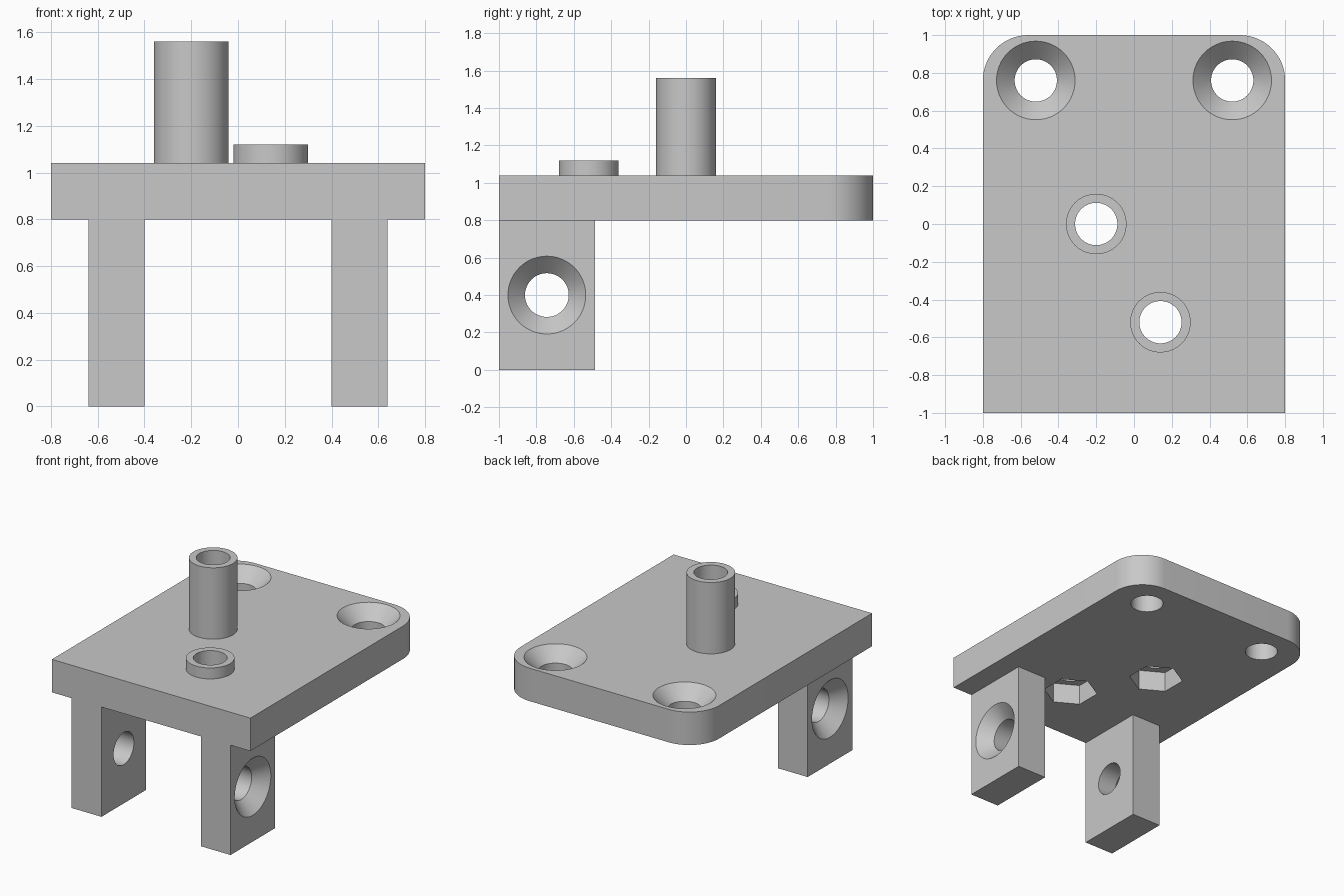
import bpy
import bmesh
import math
from mathutils import Matrix, Vector

cube = bpy.data.objects.get("Cube")
if cube:
    bpy.data.objects.remove(cube, do_unlink=True)

PLATE_TOP, PLATE_BOTTOM = 1.04, 0.8
BOLT_R, SINK_R = 0.112, 0.208

grey = bpy.data.materials.new("plain_grey")
grey.use_nodes = True
grey.diffuse_color = (0.58, 0.58, 0.58, 1)
grey.node_tree.nodes["Principled BSDF"].inputs["Base Color"].default_value = grey.diffuse_color


def finish(name, bm):
    bmesh.ops.recalc_face_normals(bm, faces=bm.faces)
    mesh = bpy.data.meshes.new(name)
    bm.to_mesh(mesh)
    bm.free()
    mesh.materials.append(grey)
    obj = bpy.data.objects.new(name, mesh)
    bpy.context.collection.objects.link(obj)
    return obj


def box(name, low, high, corner=0):
    """Box between two corners, with its back upright edges optionally rounded."""
    low, high = Vector(low), Vector(high)
    bm = bmesh.new()
    bmesh.ops.create_cube(bm, size=1, matrix=Matrix.Translation((low + high) / 2)
                          @ Matrix.Diagonal((*(high - low), 1)))
    if corner:
        edges = [e for e in bm.edges if all(v.co.y > high.y - 0.01 for v in e.verts)
                 and abs(e.verts[0].co.z - e.verts[1].co.z) > 0.01]
        bmesh.ops.bevel(bm, geom=edges, offset=corner, segments=16, profile=0.5, affect='EDGES')
    return finish(name, bm)


def turned(name, profile, place, tilt=0, sides=64, tube=False, spin=0):
    """Revolve (radius, height) points about z; a tube closes its profile, otherwise cap the ends."""
    bm = bmesh.new()
    rings = [[bm.verts.new((r * math.cos(a), r * math.sin(a), z))
              for a in (spin + math.tau * i / sides for i in range(sides))]
             for r, z in profile]
    pairs = list(zip(rings, rings[1:]))
    if tube:
        pairs.append((rings[-1], rings[0]))
    else:
        bm.faces.new(rings[0])
        bm.faces.new(rings[-1])
    for a, b in pairs:
        for i in range(sides):
            j = (i + 1) % sides
            bm.faces.new((a[i], a[j], b[j], b[i]))
    bm.transform(Matrix.Translation(place) @ Matrix.Rotation(tilt, 4, 'Y'))
    return finish(name, bm)


def combine(target, other, operation):
    """Apply a boolean and discard the second object."""
    mod = target.modifiers.new("join", 'BOOLEAN')
    mod.operation, mod.object, mod.solver = operation, other, 'EXACT'
    bpy.context.view_layer.update()
    result = bpy.data.meshes.new_from_object(
        target.evaluated_get(bpy.context.evaluated_depsgraph_get()))
    target.modifiers.clear()
    target.data = result
    bpy.data.objects.remove(other, do_unlink=True)


def countersink(place, tilt, radius):
    lip = 0.02
    profile = [(SINK_R + lip, -lip), (radius, SINK_R - radius), (radius, 0.3)]
    return turned("countersink_cutter", profile, place, tilt)


# Plate with rounded back corners, and two front legs
body = box("bracket_body", (-0.8, -1, PLATE_BOTTOM), (0.8, 1, PLATE_TOP), corner=0.24)
for side in (-1, 1):
    x = 0.52 * side
    combine(body, box("leg", (x - 0.12, -1, 0), (x + 0.12, -0.487, 0.9)), 'UNION')

# Merge the flush faces of plate and legs
bm = bmesh.new()
bm.from_mesh(body.data)
bmesh.ops.dissolve_limit(bm, angle_limit=0.01, verts=bm.verts, edges=bm.edges)
bm.to_mesh(body.data)
bm.free()

# Countersunk holes in the plate's back corners and the legs' outer faces
for side in (-1, 1):
    combine(body, countersink((0.52 * side, 0.76, PLATE_TOP), math.pi, BOLT_R), 'DIFFERENCE')
    combine(body, countersink((0.64 * side, -0.744, 0.4), -side * math.pi / 2, 0.117), 'DIFFERENCE')

# Hollow posts, each with a through hole and a hexagonal nut pocket underneath
parts = [body]
for name, x, y, height in (("tall_post", -0.2, 0, 0.52), ("short_post", 0.14, -0.52, 0.08)):
    combine(body, turned("hole_cutter", [(BOLT_R, 0.7), (BOLT_R, 1.1)], (x, y, 0)), 'DIFFERENCE')
    combine(body, turned("nut_cutter", [(0.186, 0.7), (0.186, PLATE_BOTTOM + 0.15)],
                         (x, y, 0), sides=6, spin=math.pi / 6), 'DIFFERENCE')
    wall = [(0.16, 0), (0.16, height), (BOLT_R, height), (BOLT_R, 0)]
    parts.append(turned(name, wall, (x, y, PLATE_TOP), tube=True))

# Smooth the round walls and keep the edges sharp
bpy.ops.object.select_all(action='DESELECT')
for part in parts:
    part.select_set(True)
bpy.context.view_layer.objects.active = body
bpy.ops.object.shade_smooth_by_angle(angle=math.radians(30))
